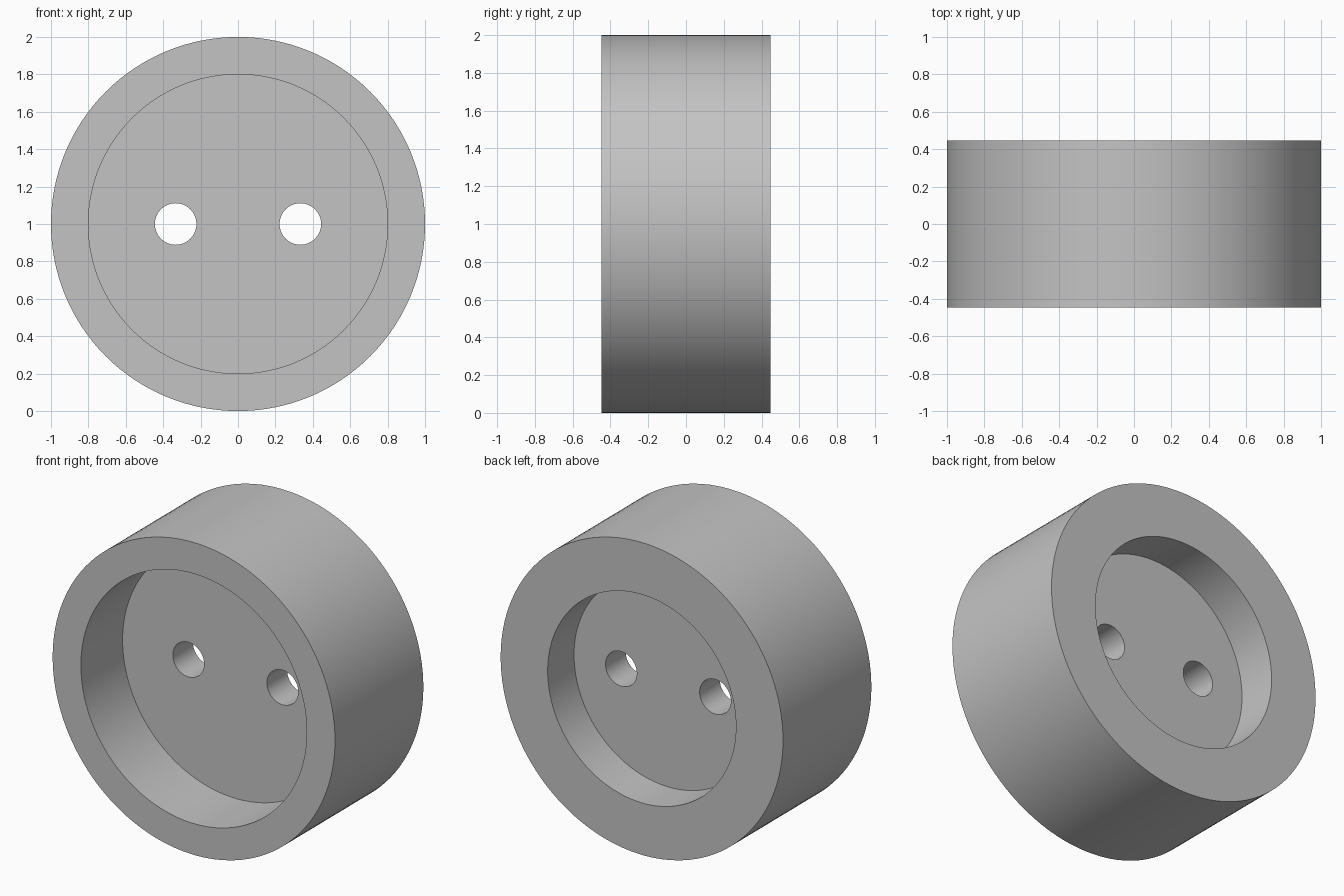
import bpy
import math

default = bpy.data.objects.get("Cube")
if default:
    bpy.data.objects.remove(default, do_unlink=True)

HALF = 0.447          # half the thickness of the disc
FRONT_FLOOR = -0.025  # floor of the wide front recess
BACK_FLOOR = 0.18     # floor of the narrower back recess
BEYOND = 0.7          # cutters reach past the faces

grey = bpy.data.materials.new("plain grey")
grey.use_nodes = True
colour = (0.55, 0.55, 0.55, 1)
grey.diffuse_color = colour
grey.node_tree.nodes["Principled BSDF"].inputs["Base Color"].default_value = colour


def cylinder(name, radius, y0, y1, x=0, sides=128):
    """Cylinder lying along y, at the height of the disc's axis."""
    bpy.ops.mesh.primitive_cylinder_add(
        vertices=sides, radius=radius, depth=y1 - y0,
        location=(x, (y0 + y1) / 2, 1), rotation=(math.pi / 2, 0, 0))
    obj = bpy.context.object
    obj.name = name
    obj.data.materials.append(grey)
    return obj


# Outer disc
body = cylinder("round_body", 1, -HALF, HALF)

# Recesses and the two through holes
cutters = [
    cylinder("front_recess", 0.8, -BEYOND, FRONT_FLOOR),
    cylinder("back_recess", 0.667, BACK_FLOOR, BEYOND),
]
for side, x in (("left", 1 / 3), ("right", -1 / 3)):
    cutters.append(cylinder(side + "_hole", 0.111, -BEYOND, BEYOND, x, 64))

bpy.ops.object.select_all(action="DESELECT")
body.select_set(True)
bpy.context.view_layer.objects.active = body
for cutter in cutters:
    cutter.hide_render = True
    cut = body.modifiers.new(cutter.name, "BOOLEAN")
    cut.operation = "DIFFERENCE"
    cut.solver = "EXACT"
    cut.object = cutter
    bpy.ops.object.modifier_apply(modifier=cut.name)
    bpy.data.objects.remove(cutter, do_unlink=True)

# Smooth walls with crisp rims
bpy.ops.object.shade_smooth_by_angle(angle=math.radians(30))
